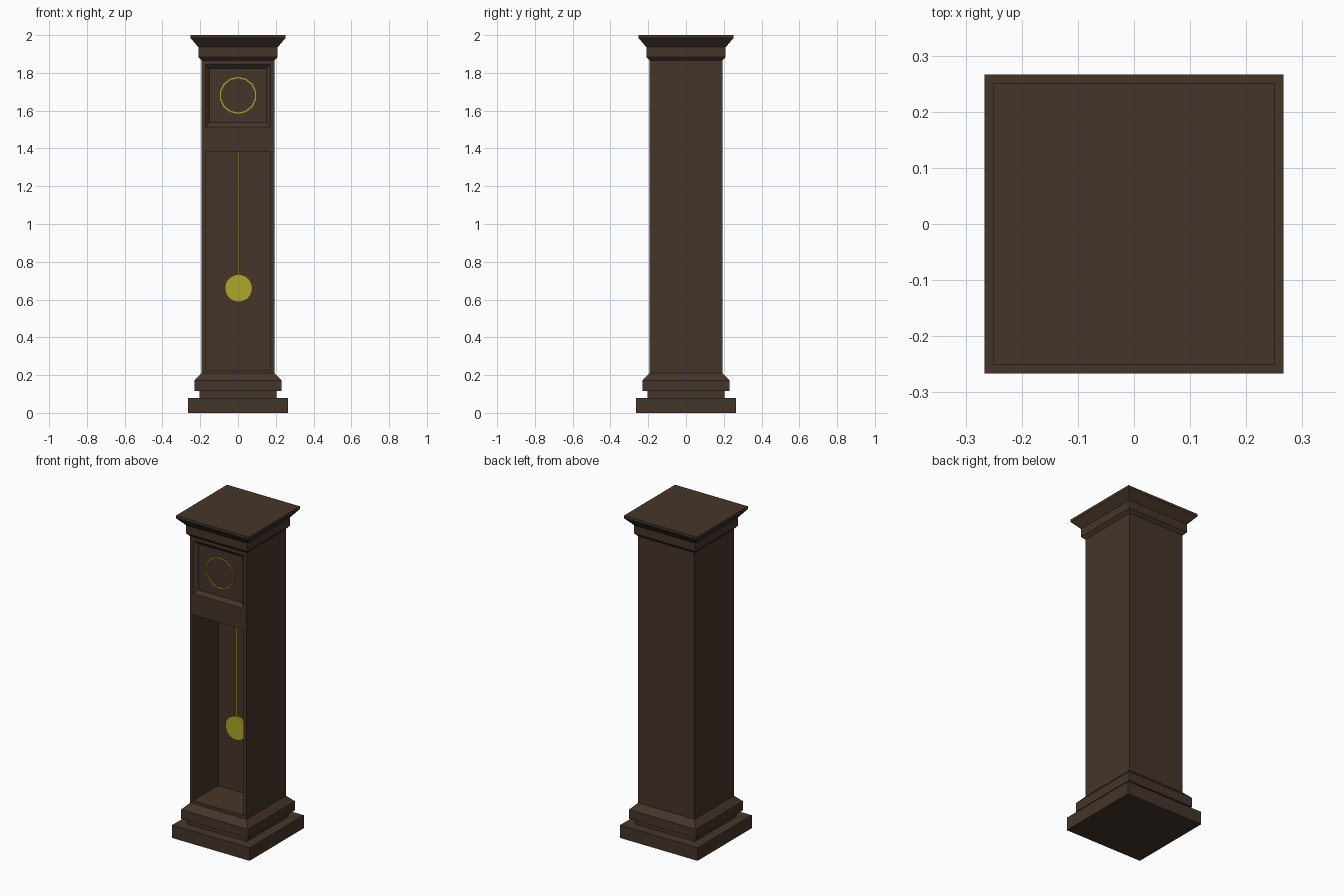
import bpy, bmesh, math

if "Cube" in bpy.data.objects:
    bpy.data.objects.remove(bpy.data.objects["Cube"])


def material(name, rgb):
    m = bpy.data.materials.new(name)
    m.diffuse_color = (*rgb, 1)
    m.use_nodes = True
    m.node_tree.nodes["Principled BSDF"].inputs["Base Color"].default_value = m.diffuse_color
    return m


wood = material("dark_wood", (0.06, 0.036, 0.023))
brass = material("brass", (0.43, 0.39, 0.02))


def finish(name, bm, mat=None):
    bmesh.ops.recalc_face_normals(bm, faces=bm.faces)
    me = bpy.data.meshes.new(name)
    bm.to_mesh(me)
    bm.free()
    ob = bpy.data.objects.new(name, me)
    bpy.context.collection.objects.link(ob)
    if mat:
        me.materials.append(mat)
    return ob


def loft(name, rings, mat=None):
    """Solid skinned through rings of equal point count."""
    bm = bmesh.new()
    vs = [[bm.verts.new(p) for p in r] for r in rings]
    n = len(vs[0])
    for a, b in zip(vs, vs[1:]):
        for i in range(n):
            j = (i + 1) % n
            bm.faces.new((a[i], a[j], b[j], b[i]))
    bm.faces.new(vs[0])
    bm.faces.new(vs[-1])
    return finish(name, bm, mat)


def square_profile(name, profile):
    """Mitred square moulding from (half width, height) points."""
    rings = [[(-w, -w, z), (w, -w, z), (w, w, z), (-w, w, z)] for w, z in profile]
    return loft(name, rings, wood)


def front_rect(w, z0, z1, y):
    return [(-w, y, z0), (w, y, z0), (w, y, z1), (-w, y, z1)]


def front_circle(x, z, r, n, y):
    return [(x + r * math.sin(2 * math.pi * i / n), y,
             z + r * math.cos(2 * math.pi * i / n)) for i in range(n)]


# Stepped plinth, case and cornice
square_profile("plinth", [(0.266, 0), (0.266, 0.08), (0.205, 0.08), (0.205, 0.115),
                          (0.23, 0.115), (0.23, 0.172), (0.193, 0.21)])
case = square_profile("case", [(0.193, 0.21), (0.193, 1.87)])
square_profile("cornice", [(0.193, 1.866), (0.21, 1.885), (0.21, 1.936),
                           (0.251, 1.984), (0.251, 2.0)])

# Pendulum bay and bevelled dial recess cut into the case front
cutters = [
    loft("bay_cutter", [front_rect(0.173, 0.228, 1.382, -0.25),
                        front_rect(0.173, 0.228, 1.382, 0.055)]),
    loft("dial_cutter", [front_rect(0.173, 1.514, 1.845, -0.25),
                         front_rect(0.173, 1.514, 1.845, -0.193),
                         front_rect(0.151, 1.537, 1.823, -0.174)]),
]
bpy.context.view_layer.objects.active = case
for c in cutters:
    c.hide_render = True
    mod = case.modifiers.new("cut", "BOOLEAN")
    mod.operation = "DIFFERENCE"
    mod.solver = "EXACT"
    mod.object = c
    bpy.ops.object.modifier_apply(modifier=mod.name)
    bpy.data.objects.remove(c)

# Dial ring
bm = bmesh.new()
N = 14
loops = [[bm.verts.new(p) for p in front_circle(0, 1.681, r, N, y)]
         for r, y in ((0.098, -0.173), (0.098, -0.181), (0.091, -0.181), (0.091, -0.173))]
for k in range(4):
    a, b = loops[k], loops[(k + 1) % 4]
    for i in range(N):
        j = (i + 1) % N
        bm.faces.new((a[i], a[j], b[j], b[i]))
finish("dial_ring", bm, brass)

# Pendulum
loft("pendulum_rod", [[(0.004 + dx, -0.018 + dy, z) for dx, dy in
                       ((-0.005, -0.005), (0.005, -0.005), (0.005, 0.005), (-0.005, 0.005))]
                      for z in (0.66, 1.39)], brass)
loft("pendulum_bob", [front_circle(0.003, 0.66, 0.073, 32, y) for y in (-0.025, -0.011)], brass)
